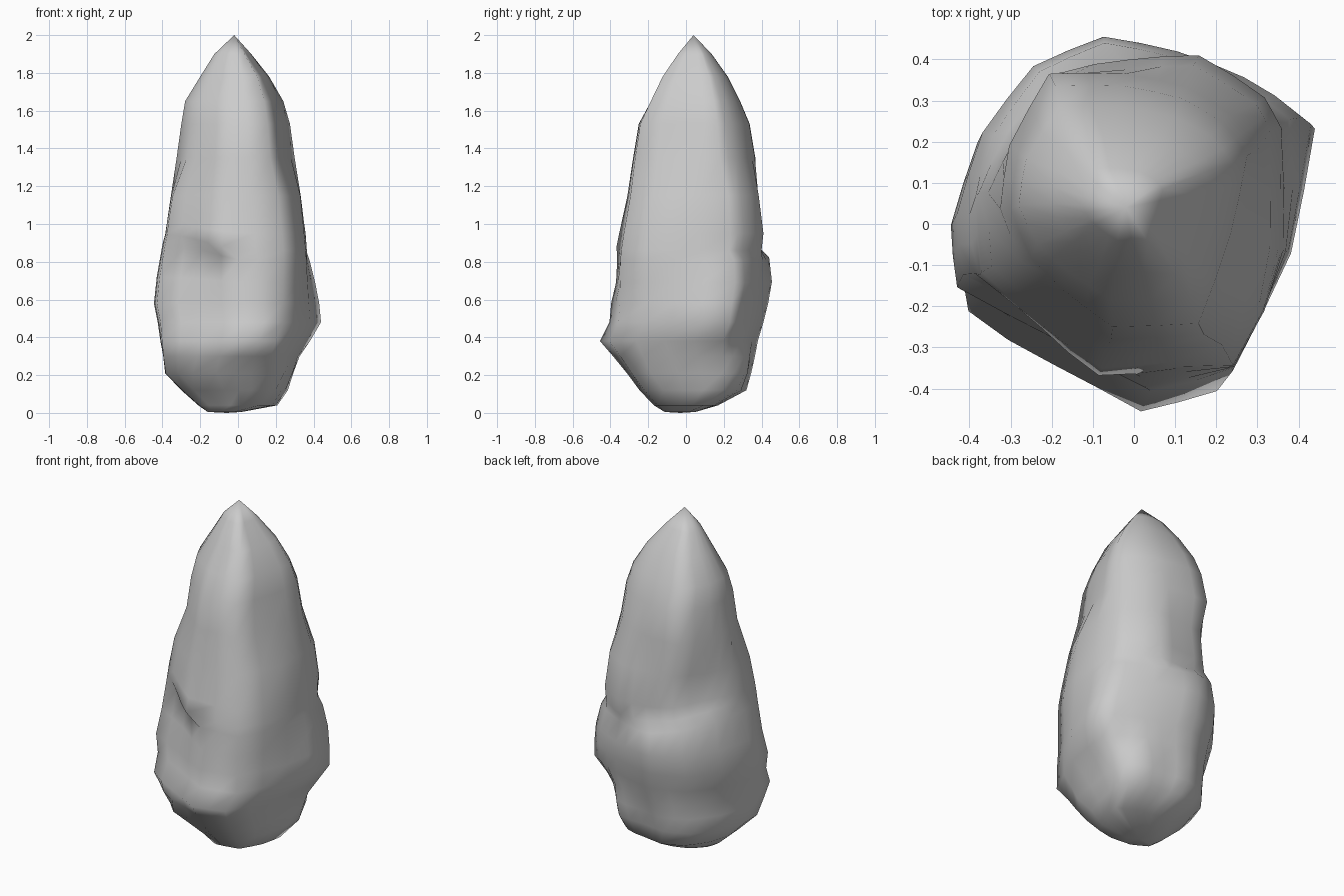
import bpy, bmesh
from math import atan2, cos, sin, pi, exp, radians

if "Cube" in bpy.data.objects:
    bpy.data.objects.remove(bpy.data.objects["Cube"])

# Plan outlines (counter-clockwise): bulging base, waist above the ledge, shoulder
LOW = [(.38, -.08), (.44, .26), (.29, .35), (.12, .42), (-.07, .46), (-.25, .38),
       (-.38, .2), (-.445, -.02), (-.43, -.185), (-.2, -.32), (.03, -.455), (.235, -.40)]
WAIST = [(.345, -.06), (.345, .24), (.31, .31), (.15, .41), (-.02, .40), (-.18, .38),
         (-.3, .24), (-.38, .08), (-.37, -.11), (-.22, -.24), (-.08, -.33), (.22, -.31)]
TOP = [(.24, -.02), (.28, .17), (.22, .25), (.12, .31), (-.02, .34), (-.19, .34),
       (-.28, .18), (-.3, .04), (-.25, -.08), (-.17, -.16), (-.05, -.25), (.16, -.24)]

# z, outline, x min, x max, y min, y max, ledge tilt
RINGS = [
    (.005, LOW, -.16, .02, -.11, .05, 0),
    (.04, LOW, -.21, .21, -.17, .17, 0),
    (.12, LOW, -.30, .27, -.245, .32, 0),
    (.21, LOW, -.385, .31, -.31, .345, 0),
    (.30, LOW, -.395, .34, -.385, .365, 0),
    (.38, LOW, -.41, .385, -.455, .38, 0),
    (.48, LOW, -.425, .44, -.405, .41, 0),
    (.58, LOW, -.445, .435, -.40, .435, 0),
    (.69, LOW, -.43, .41, -.365, .455, .03),
    (.81, LOW, -.40, .375, -.355, .44, .08),
    (.86, WAIST, -.385, .35, -.345, .40, .09),
    (.95, WAIST, -.38, .355, -.34, .41, .05),
    (1.15, WAIST, -.355, .33, -.31, .385, 0),
    (1.35, TOP, -.325, .30, -.28, .365, 0),
    (1.53, TOP, -.30, .275, -.25, .335, 0),
    (1.65, TOP, -.28, .24, -.185, .285, 0),
    (1.78, TOP, -.20, .165, -.115, .22, 0),
    (1.90, TOP, -.125, .07, -.04, .135, 0),
]

# Local swellings and hollows: azimuth, z, angular width, height width, amount
BUMPS = [(32, .22, 8, .14, -.03), (56, .24, 17, .14, .055), (135, .97, 22, .06, -.03),
         (225, .72, 18, .12, -.01), (228, .22, 22, .13, .07), (316, .85, 26, .2, .035),
         (318, .22, 20, .10, .05), (315, 1.75, 25, .15, .02), (256, .88, 18, .08, .025)]


def fit(pts, x0, x1, y0, y1):
    xs, ys = zip(*pts)
    return [(x0 + (x - min(xs)) / (max(xs) - min(xs)) * (x1 - x0),
             y0 + (y - min(ys)) / (max(ys) - min(ys)) * (y1 - y0)) for x, y in pts]


def bump(az, z):
    total = 0
    for a, h, wa, wh, amount in BUMPS:
        d = (az - radians(a) + pi) % (2 * pi) - pi
        total += amount * exp(-(d / radians(wa)) ** 2 - ((z - h) / wh) ** 2)
    return total


# Plan position of every vertex in every ring
plans = []
for z, outline, *extent, tilt in RINGS:
    pts = fit(outline, *extent)
    plan = []
    for i, (x, y) in enumerate(pts):
        nx, ny = pts[(i + 1) % len(pts)]
        plan += [(x, y), ((x + nx) * .503, (y + ny) * .503)]
    plans.append(plan)
n = len(plans[0])

# Front right side: replace the ledge with an even slope
A, B = 6, 12
for k in range(A + 1, B):
    t = (RINGS[k][0] - RINGS[A][0]) / (RINGS[B][0] - RINGS[A][0])
    for i in range(n):
        (x, y), (ax, ay), (bx, by) = plans[k][i], plans[A][i], plans[B][i]
        w = min(1, max(0, 1.6 * cos(atan2(y, x) + radians(28)) - .4))
        plans[k][i] = (x + w * (ax + (bx - ax) * t - x), y + w * (ay + (by - ay) * t - y))

# Rock: lofted rings closed by a flat foot and a pointed tip
bm = bmesh.new()
loops = []
for ring, plan in zip(RINGS, plans):
    z, tilt = ring[0], ring[-1]
    loop = []
    for x, y in plan:
        az = atan2(y, x)
        d = bump(az, z)
        # the ledge climbs towards the left side only
        rise = -tilt * min(cos(az), 0)
        loop.append(bm.verts.new((x + d * cos(az), y + d * sin(az), z + rise)))
    loops.append(loop)
for a, b in zip(loops, loops[1:]):
    for i in range(n):
        j = (i + 1) % n
        bm.faces.new((a[i], a[j], b[j], b[i]))
foot = bm.verts.new((-.06, -.03, 0))
tip = bm.verts.new((-.02, .04, 2))
for i in range(n):
    j = (i + 1) % n
    bm.faces.new((loops[0][j], loops[0][i], foot))
    bm.faces.new((loops[-1][i], loops[-1][j], tip))
bmesh.ops.recalc_face_normals(bm, faces=bm.faces)
mesh = bpy.data.meshes.new("rock")
bm.to_mesh(mesh)
bm.free()
rock = bpy.data.objects.new("rock", mesh)
bpy.context.collection.objects.link(rock)
for p in mesh.polygons:
    p.use_smooth = True
